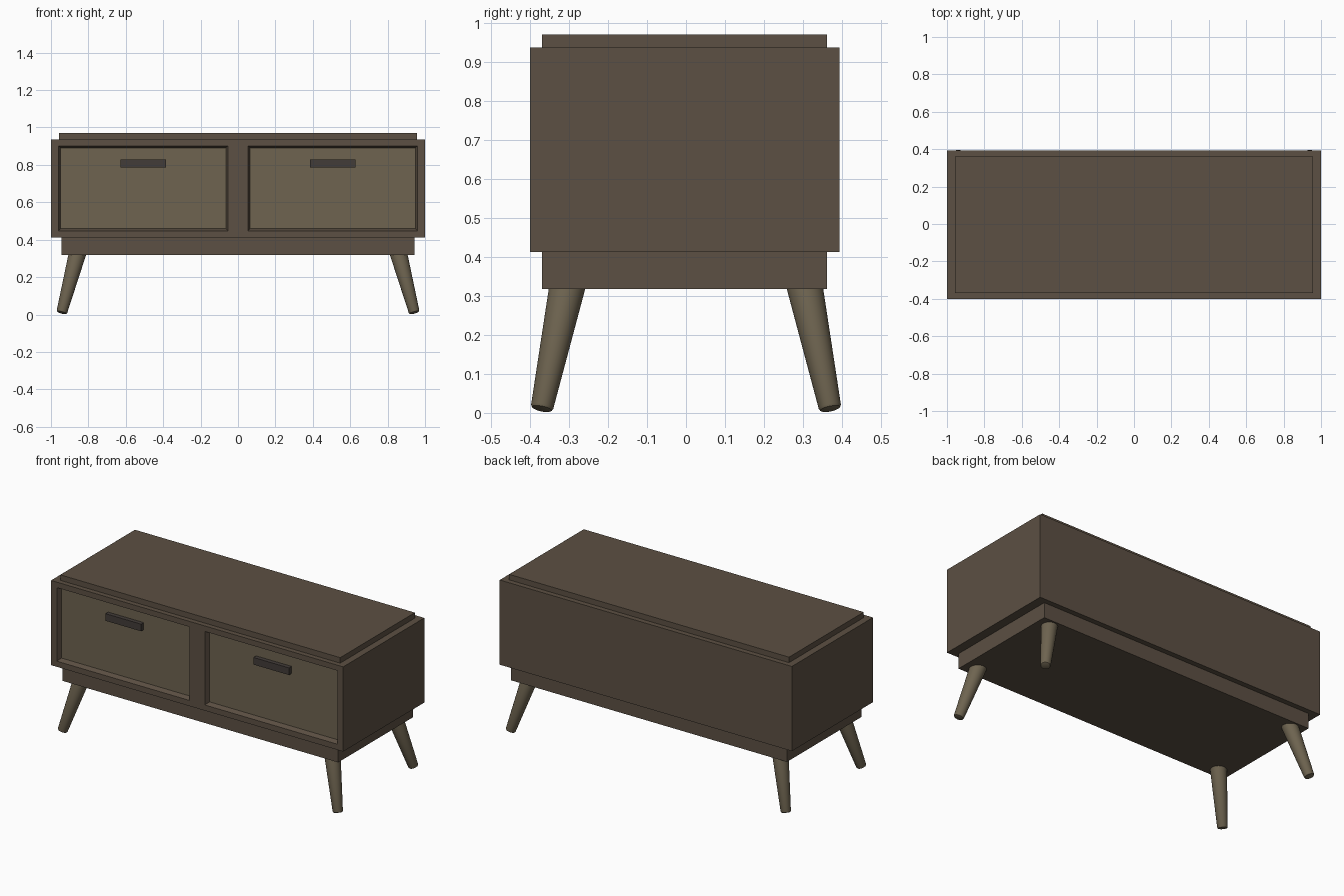
import bpy, bmesh
from mathutils import Vector

if "Cube" in bpy.data.objects:
    bpy.data.objects.remove(bpy.data.objects["Cube"])


def material(name, rgb):
    m = bpy.data.materials.new(name)
    m.diffuse_color = (*rgb, 1)
    m.use_nodes = True
    m.node_tree.nodes["Principled BSDF"].inputs["Base Color"].default_value = m.diffuse_color
    return m


WOOD = material("dark_wood", (0.107, 0.08, 0.056))
PANEL = material("light_wood", (0.156, 0.127, 0.08))
METAL = material("dark_metal", (0.055, 0.045, 0.04))


def add_object(name, bm, mat):
    bmesh.ops.recalc_face_normals(bm, faces=bm.faces)
    mesh = bpy.data.meshes.new(name)
    bm.to_mesh(mesh)
    bm.free()
    mesh.materials.append(mat)
    obj = bpy.data.objects.new(name, mesh)
    bpy.context.collection.objects.link(obj)
    return obj


def box_bm(lo, hi):
    bm = bmesh.new()
    bmesh.ops.create_cube(bm, size=1)
    lo, hi = Vector(lo), Vector(hi)
    for v in bm.verts:
        v.co = (lo + hi) / 2 + v.co * (hi - lo)
    return bm


def box(name, lo, hi, mat):
    return add_object(name, box_bm(lo, hi), mat)


# Cabinet body: cut the front into a grid, then sink the two drawer openings
FRONT, FLOOR, TAPER = -0.4, -0.37, 0.012
X0, X1, Z0, Z1 = 0.053, 0.96, 0.447, 0.902
bm = box_bm((-1, FRONT, 0.412), (1, 0.393, 0.936))
cuts = [((x, 0, 0), (1, 0, 0)) for x in (-X1, -X0, X0, X1)]
cuts += [((0, 0, z), (0, 0, 1)) for z in (Z0, Z1)]
for co, no in cuts:
    bmesh.ops.bisect_plane(bm, geom=bm.verts[:] + bm.edges[:] + bm.faces[:],
                           plane_co=co, plane_no=no)
openings = []
for f in bm.faces:
    c = f.calc_center_median()
    if c.y < FRONT + 0.001 and X0 < abs(c.x) < X1 and Z0 < c.z < Z1:
        openings.append(f)
bmesh.ops.inset_individual(bm, faces=openings, thickness=TAPER,
                           depth=FRONT - FLOOR, use_even_offset=True)
add_object("cabinet_body", bm, WOOD)

# Top board and plinth
box("top_board", (-0.958, -0.369, 0.93), (0.958, 0.361, 0.97), WOOD)
box("plinth", (-0.944, -0.369, 0.318), (0.944, 0.361, 0.42), WOOD)

# Drawer fronts and their bar handles
for side, s in (("left", -1), ("right", 1)):
    xa, xb = sorted((s * (X0 + TAPER), s * (X1 - TAPER)))
    box(side + "_drawer_front", (xa, FLOOR - 0.002, Z0 + TAPER),
        (xb, FLOOR + 0.01, Z1 - TAPER), PANEL)
    xa, xb = sorted((s * 0.385, s * 0.628))
    box(side + "_drawer_handle", (xa, -0.398, 0.785), (xb, FLOOR, 0.829), METAL)


# Splayed, tapered legs with softened feet
def leg(name, sx, sy):
    foot = Vector((sx * 0.943, sy * 0.37, 0.009))
    top = Vector((sx * 0.86, sy * 0.305, 0.32))
    axis = top - foot
    length = axis.length
    rot = axis.to_track_quat("Z", "Y")
    profile = [(0.021, 0), (0.026, 0.002), (0.029, 0.008),
               (0.046, length), (0.047, length + 0.03)]
    bm = bmesh.new()
    verts = [bm.verts.new((r, 0, h)) for r, h in profile]
    edges = [bm.edges.new(p) for p in zip(verts, verts[1:])]
    bmesh.ops.spin(bm, geom=verts + edges, cent=(0, 0, 0), axis=(0, 0, 1),
                   angle=6.283185307, steps=32, use_merge=True)
    bmesh.ops.remove_doubles(bm, verts=bm.verts, dist=1e-5)
    bmesh.ops.holes_fill(bm, edges=bm.edges, sides=0)
    for v in bm.verts:
        v.co = foot + rot @ v.co
    obj = add_object(name, bm, PANEL)
    bpy.ops.object.select_all(action="DESELECT")
    obj.select_set(True)
    bpy.context.view_layer.objects.active = obj
    bpy.ops.object.shade_smooth_by_angle(angle=0.7)


for fb, sy in (("front", -1), ("back", 1)):
    for lr, sx in (("left", -1), ("right", 1)):
        leg(f"{fb}_{lr}_leg", sx, sy)
